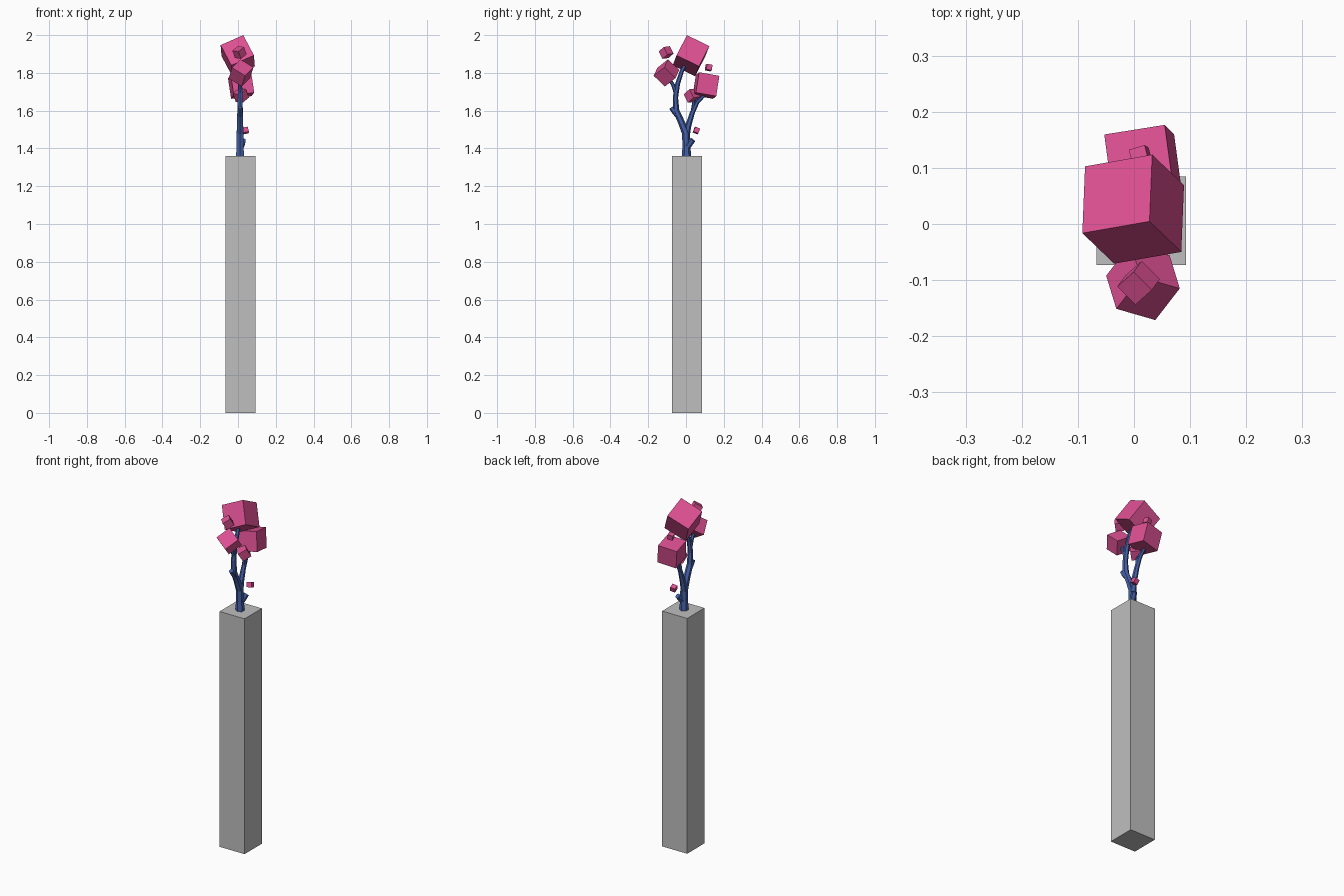
import bpy, bmesh, math
from mathutils import Vector, Matrix

old = bpy.data.objects.get("Cube")
if old:
    bpy.data.objects.remove(old, do_unlink=True)


def material(name, rgb):
    mat = bpy.data.materials.new(name)
    mat.use_nodes = True
    mat.diffuse_color = (*rgb, 1)
    mat.node_tree.nodes["Principled BSDF"].inputs["Base Color"].default_value = (*rgb, 1)
    return mat


STONE = material("stone grey", (0.52, 0.52, 0.52))
BARK = material("bark blue", (0.06, 0.12, 0.40))
LEAF = material("blossom pink", (0.72, 0.08, 0.29))


def finish(name, bm, mat):
    bmesh.ops.recalc_face_normals(bm, faces=bm.faces)
    mesh = bpy.data.meshes.new(name)
    bm.to_mesh(mesh)
    bm.free()
    mesh.materials.append(mat)
    obj = bpy.data.objects.new(name, mesh)
    bpy.context.collection.objects.link(obj)
    return obj


def blossom(name, center, size, along, toward):
    """Tilted cube: one edge runs along, a second lies nearest toward."""
    u = Vector(along).normalized()
    w = u.cross(Vector(toward)).normalized()
    v = w.cross(u)
    turn = Matrix((u, v, w)).transposed().to_4x4()
    bm = bmesh.new()
    bmesh.ops.create_cube(bm, size=size, matrix=Matrix.Translation(center) @ turn)
    return finish(name, bm, LEAF)


def branch(name, path, sides=6):
    """Faceted tapering limb through points given as (x, y, z, radius)."""
    bm = bmesh.new()
    points = [Vector(p[:3]) for p in path]
    rings = []
    for i, p in enumerate(points):
        tangent = (points[min(i + 1, len(points) - 1)] - points[max(i - 1, 0)]).normalized()
        out = tangent.cross(Vector((1, 0, 0))).normalized()
        side = out.cross(tangent)
        ring = []
        for k in range(sides):
            a = math.tau * (k + 0.5) / sides
            ring.append(bm.verts.new(p + path[i][3] * (side * math.cos(a) + out * math.sin(a))))
        rings.append(ring)
    for low, high in zip(rings, rings[1:]):
        for k in range(sides):
            n = (k + 1) % sides
            bm.faces.new((low[k], low[n], high[n], high[k]))
    bm.faces.new(rings[0])
    bm.faces.new(rings[-1])
    return finish(name, bm, BARK)


# Tall square pedestal
bm = bmesh.new()
bmesh.ops.create_cube(bm, size=1, matrix=Matrix.Translation((0.013, 0.006, 0.68))
                      @ Matrix.Diagonal((0.16, 0.158, 1.36, 1)))
finish("pedestal", bm, STONE)

# Trunk and limbs
X = 0.011
branch("trunk_and_front_limb", [
    (X, 0.003, 1.355, 0.025), (X, 0.002, 1.41, 0.021), (X, 0, 1.48, 0.021),
    (X, -0.025, 1.54, 0.018), (X, -0.052, 1.6, 0.017), (X, -0.056, 1.67, 0.014),
    (X, -0.045, 1.74, 0.013), (X, -0.022, 1.81, 0.011), (0.004, 0.005, 1.86, 0.01)])
branch("back_limb", [
    (X, 0, 1.45, 0.018), (X, 0.012, 1.52, 0.016), (X, 0.034, 1.59, 0.013),
    (X, 0.06, 1.645, 0.011), (X, 0.105, 1.69, 0.008)])
branch("back_twig", [
    (X, 0.038, 1.6, 0.009), (X, 0.056, 1.65, 0.007), (X, 0.066, 1.7, 0.006)])
branch("inner_twig", [
    (X, 0.034, 1.59, 0.01), (X, 0.04, 1.64, 0.008), (X, 0.036, 1.68, 0.006)])
branch("front_twig", [
    (X, -0.053, 1.69, 0.011), (X, -0.068, 1.735, 0.01), (X, -0.095, 1.78, 0.008)])

# Cut stubs
branch("front_stub", [
    (X, -0.045, 1.575, 0.015), (X, -0.066, 1.6, 0.014), (X, -0.078, 1.617, 0.013)])
branch("back_stub", [
    (X, -0.002, 1.395, 0.016), (0.022, 0.02, 1.425, 0.016), (0.028, 0.036, 1.446, 0.015)])

# Cube blossoms
TILT, LEAN = (0.30, -0.30, -0.04), (0.32, 0.29, 0.26)
blossom("top_blossom", (-0.0015, 0.0265, 1.891), 0.1325, (0.12, 0.021, 0.053), (-0.005, -0.119, 0.058))
blossom("back_blossom", (0.0165, 0.106, 1.733), 0.11, (0.107, 0.017, 0.014), (0.017, -0.105, 0.019))
blossom("front_blossom", (0.016, -0.1035, 1.8), 0.084, (0.018, -0.059, 0.057), (0.07, -0.021, -0.042))
blossom("front_bud", (0.008, -0.105, 1.908), 0.046, TILT, LEAN)
blossom("back_bud", (0.012, 0.12, 1.828), 0.03, (1, 0.3, 0.2), (-0.2, 1, -0.2))
blossom("inner_bud", (0.015, 0.032, 1.68), 0.052, TILT, LEAN)
blossom("trunk_bud", (0.04, 0.055, 1.495), 0.028, (1, 0.15, 0.2), (-0.1, 1, -0.4))
